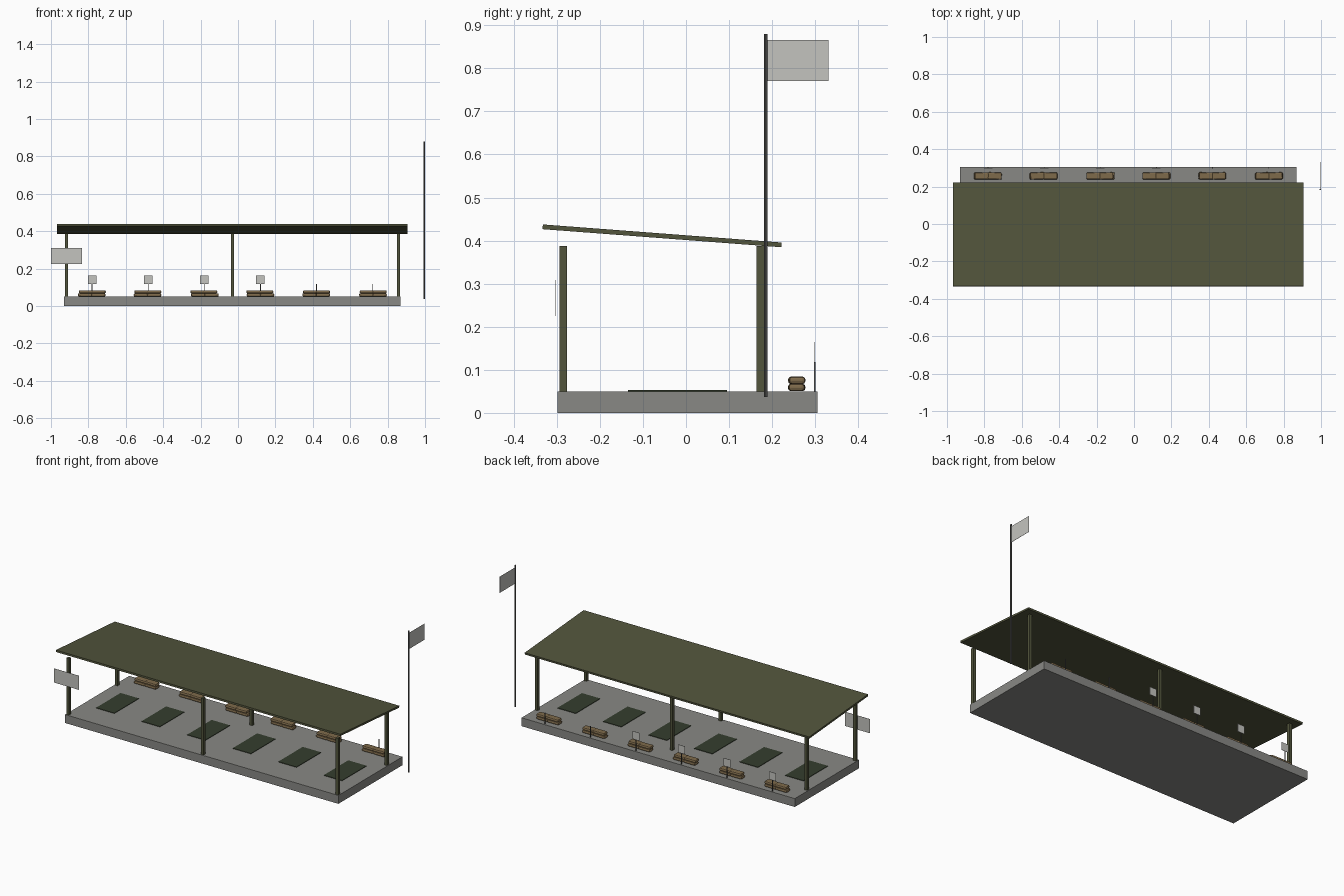
import bpy, math, random
from mathutils import Matrix

if "Cube" in bpy.data.objects:
    bpy.data.objects.remove(bpy.data.objects["Cube"])

random.seed(3)


def material(name, rgb):
    m = bpy.data.materials.new(name)
    m.diffuse_color = (*rgb, 1)
    m.use_nodes = True
    m.node_tree.nodes["Principled BSDF"].inputs["Base Color"].default_value = m.diffuse_color
    return m


CONCRETE = material("concrete", (0.25, 0.25, 0.235))
OLIVE = material("olive_paint", (0.085, 0.09, 0.045))
MAT = material("rubber_mat", (0.035, 0.048, 0.027))
BURLAP = material("burlap", (0.21, 0.145, 0.07))
STEEL = material("steel", (0.12, 0.12, 0.115))
PANEL = material("panel", (0.55, 0.55, 0.52))


def box(name, x, y, z, mat):
    """Box from (min, max) pairs on each axis."""
    bpy.ops.mesh.primitive_cube_add(size=1)
    o = bpy.context.object
    o.name = name
    size = [b - a for a, b in (x, y, z)]
    o.data.transform(Matrix.Diagonal((*size, 1)))
    o.location = [(a + b) / 2 for a, b in (x, y, z)]
    o.data.materials.append(mat)
    return o


def around(c, w):
    return (c - w / 2, c + w / 2)


def sandbag(name, x, y, z, turn):
    o = box(name, around(x, 0.076), around(y, 0.038), around(z, 0.0175), BURLAP)
    o.rotation_euler.z = turn
    b = o.modifiers.new("round", 'BEVEL')
    b.width = 0.007
    b.segments = 2
    return o


# Floor slab
box("floor_slab", (-0.93, 0.87), (-0.298, 0.305), (0, 0.05), CONCRETE)

# Sloping roof sheet
roof = box("roof", (-0.967, 0.907), around(-0.0555, 0.556), around(0.411, 0.011), OLIVE)
roof.rotation_euler.x = -math.atan2(0.042, 0.555)

# Roof posts, three along each side
for x in (-0.917, -0.03, 0.858):
    for side, y in (("front", -0.285), ("back", 0.173)):
        box(side + "_post", around(x, 0.017), around(y, 0.018), (0.05, 0.387), OLIVE)

# Firing lanes: mat, sandbag stack, stake, and a target on the first four
for i in range(6):
    x = -0.78 + 0.3 * i
    box("lane_mat", around(x, 0.12), (-0.135, 0.095), (0.05, 0.053), MAT)
    for layer in range(2):
        shift = random.uniform(-0.004, 0.004)
        for s in (-1, 1):
            sandbag("sandbag", x + shift + s * (0.036 - 0.002 * layer), 0.257,
                    0.059 + 0.0165 * layer, random.uniform(-0.04, 0.04))
    box("target_stake", around(x, 0.004), around(0.299, 0.004), (0.05, 0.118), STEEL)
    if i < 4:
        box("target_board", around(x, 0.045), around(0.299, 0.002), (0.117, 0.164), PANEL)

# Sign board on the front left post
box("sign_board", (-1.0, -0.834), around(-0.304, 0.001), (0.225, 0.309), PANEL)

# Flagpole and flag
bpy.ops.mesh.primitive_cylinder_add(vertices=8, radius=0.0042, depth=0.843,
                                    location=(0.9955, 0.185, 0.4585))
pole = bpy.context.object
pole.name = "flagpole"
pole.data.materials.append(STEEL)
bpy.ops.object.shade_smooth_by_angle()
box("flag", around(0.9955, 0.001), (0.186, 0.331), (0.77, 0.866), PANEL)
